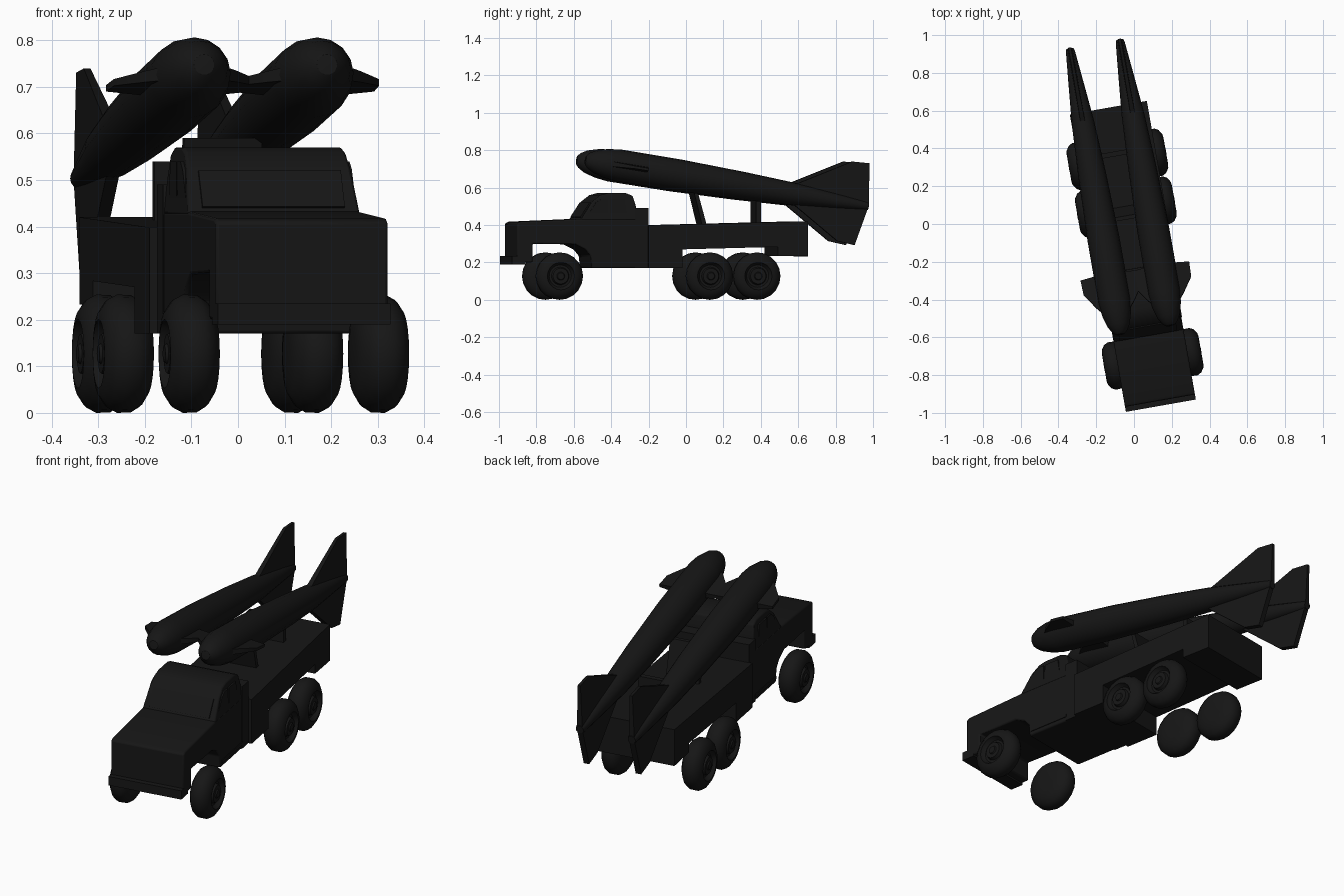
import bpy, bmesh, math
from mathutils import Matrix, Vector

if "Cube" in bpy.data.objects:
    bpy.data.objects.remove(bpy.data.objects["Cube"])

# Truck is built straight along y, then turned 10 degrees
PLACE = Matrix.Rotation(math.radians(10), 4, 'Z') @ Matrix.Translation((-0.027, 0, 0))
black = bpy.data.materials.new("black_paint")
black.diffuse_color = (0.008, 0.008, 0.008, 1)
black.use_nodes = True
black.node_tree.nodes["Principled BSDF"].inputs["Base Color"].default_value = black.diffuse_color


def finish(name, bm, local=Matrix(), bevel=0.0, angle=35):
    bmesh.ops.recalc_face_normals(bm, faces=bm.faces)
    bm.transform(PLACE @ local)
    me = bpy.data.meshes.new(name)
    bm.to_mesh(me)
    bm.free()
    me.materials.append(black)
    ob = bpy.data.objects.new(name, me)
    bpy.context.collection.objects.link(ob)
    if bevel:
        m = ob.modifiers.new("bevel", 'BEVEL')
        m.width, m.segments, m.limit_method = bevel, 2, 'ANGLE'
    bpy.ops.object.select_all(action='DESELECT')
    ob.select_set(True)
    bpy.context.view_layer.objects.active = ob
    bpy.ops.object.shade_smooth_by_angle(angle=math.radians(angle))
    return ob


def prism(name, pts, half, taper=0.0, base=0.43, x=0.0, local=Matrix(), bevel=0.0):
    """Side profile (y, z) extruded across x, narrowing above the base height."""
    bm = bmesh.new()
    sides = []
    for s in (-1, 1):
        sides.append([bm.verts.new((x + s * (half - taper * max(0, z - base)), y, z)) for y, z in pts])
        bm.faces.new(sides[-1])
    n = len(pts)
    for i in range(n):
        j = (i + 1) % n
        bm.faces.new((sides[0][i], sides[0][j], sides[1][j], sides[1][i]))
    return finish(name, bm, local, bevel)


def lathe(name, pts, seg, local):
    """Profile (along, radius) turned around the local y axis."""
    bm = bmesh.new()
    rings = []
    for a, r in pts:
        if r == 0:
            rings.append([bm.verts.new((0, a, 0))] * seg)
        else:
            rings.append([bm.verts.new((r * math.sin(t), a, r * math.cos(t)))
                          for t in (2 * math.pi * k / seg for k in range(seg))])
    for p, q in zip(rings, rings[1:]):
        for k in range(seg):
            l = (k + 1) % seg
            quad = list(dict.fromkeys((p[k], p[l], q[l], q[k])))
            bm.faces.new(quad)
    return finish(name, bm, local)


# Hood and lower cab with the wheel arch cut through
prism("hood_body", [(-.945, .2), (-.945, .41), (-.925, .418), (-.6, .432), (-.29, .432), (-.23, .40),
                    (-.23, .17), (-.54, .17), (-.545, .235), (-.575, .27), (-.63, .297), (-.86, .3),
                    (-.86, .2)], .188, bevel=.007)
prism("front_bumper", [(-.972, .19), (-.972, .235), (-.9, .235), (-.9, .19)], .188)

# Cab, windshield, side windows, rear locker
prism("cab", [(-.6, .425), (-.535, .525), (-.49, .56), (-.45, .57), (-.35, .57), (-.315, .556),
              (-.298, .5), (-.298, .425)], .188, taper=.1, bevel=.006)
prism("windshield", [(-.596, .443), (-.545, .521), (-.535, .515), (-.585, .438)], .155)
for s, side in ((-1, "left"), (1, "right")):
    prism(side + "_front_window", [(-.565, .445), (-.515, .522), (-.485, .54), (-.45, .54), (-.45, .445)],
          .004, x=s * .1805)
    prism(side + "_rear_window", [(-.44, .445), (-.44, .54), (-.36, .54), (-.345, .445)],
          .004, x=s * .1805)
    prism(side + "_door_sill", [(-.53, .19), (-.53, .205), (-.3, .205), (-.3, .19)], .004, x=s * .188)
prism("rear_locker", [(-.305, .17), (-.305, .49), (-.232, .49), (-.232, .17)], .19)

# Load bed with under-bed box and tail section
prism("load_bed", [(-.235, .17), (-.235, .398), (.63, .42), (.63, .233), (.467, .235), (.467, .283),
                   (-.05, .27), (-.05, .17)], .207)

# Launcher supports
prism("front_support", [(.03, .59), (.05, .59), (.105, .39), (.08, .39)], .085)
prism("rear_support", [(.37, .54), (.396, .54), (.396, .4), (.37, .4)], .09)

# Wheels: domed inside, recessed rim and hub outside
TIRE = [(-.058, 0), (-.056, .05), (-.05, .088), (-.034, .114), (-.015, .126), (.015, .127), (.036, .116),
        (.052, .092), (.055, .074), (.046, .07), (.034, .06), (.034, .048), (.05, .042), (.05, .022),
        (.056, .018), (.056, 0)]
for row, y in (("front", -.72), ("middle", .095), ("rear", .352)):
    for s, side in ((-1, "left"), (1, "right")):
        turn = Matrix.Rotation(-s * math.pi / 2, 4, 'Z')
        lathe(f"{row}_{side}_wheel", TIRE, 20, Matrix.Translation((s * .205, y, .127)) @ turn)

# Missiles: pitched nose-up, with side wings and tall tail fins
BODY = [(-.572, 0), (-.57, .022), (-.555, .04), (-.52, .06), (-.46, .077), (-.39, .086), (-.05, .085),
        (.3, .074), (.58, .06), (.8, .04), (.97, .024), (.985, .02), (.985, 0)]
PITCH = math.atan(0.161)
WING = [(.05, -.47), (.10, -.41), (.155, -.33), (.158, -.25), (.05, -.24)]
FIN = [(.57, .05), (.86, .222), (.955, .228), (.985, .0), (.6, 0)]
for x, side in ((-.146, "left"), (.122, "right")):
    aim = Matrix.Translation((x, 0, .657)) @ Matrix.Rotation(-PITCH, 4, 'X')
    lathe(side + "_missile_body", BODY, 16, aim)
    for s, n in ((-1, "left"), (1, "right")):
        bm = bmesh.new()
        rows = [[bm.verts.new((s * a, b, h * (1.5 - a / .158))) for a, b in WING] for h in (-.014, .014)]
        for r in rows:
            bm.faces.new(r)
        for i in range(len(WING)):
            j = (i + 1) % len(WING)
            bm.faces.new((rows[0][i], rows[0][j], rows[1][j], rows[1][i]))
        finish(f"{side}_missile_{n}_wing", bm, aim)
    for s, n in ((1, "upper"), (-1, "lower")):
        pts = [(y - (.012 if s < 0 and z > .2 else 0), s * z * (1 if s > 0 else .95)) for y, z in FIN]
        prism(f"{side}_missile_{n}_fin", pts, .014, taper=.03, base=0, local=aim)
